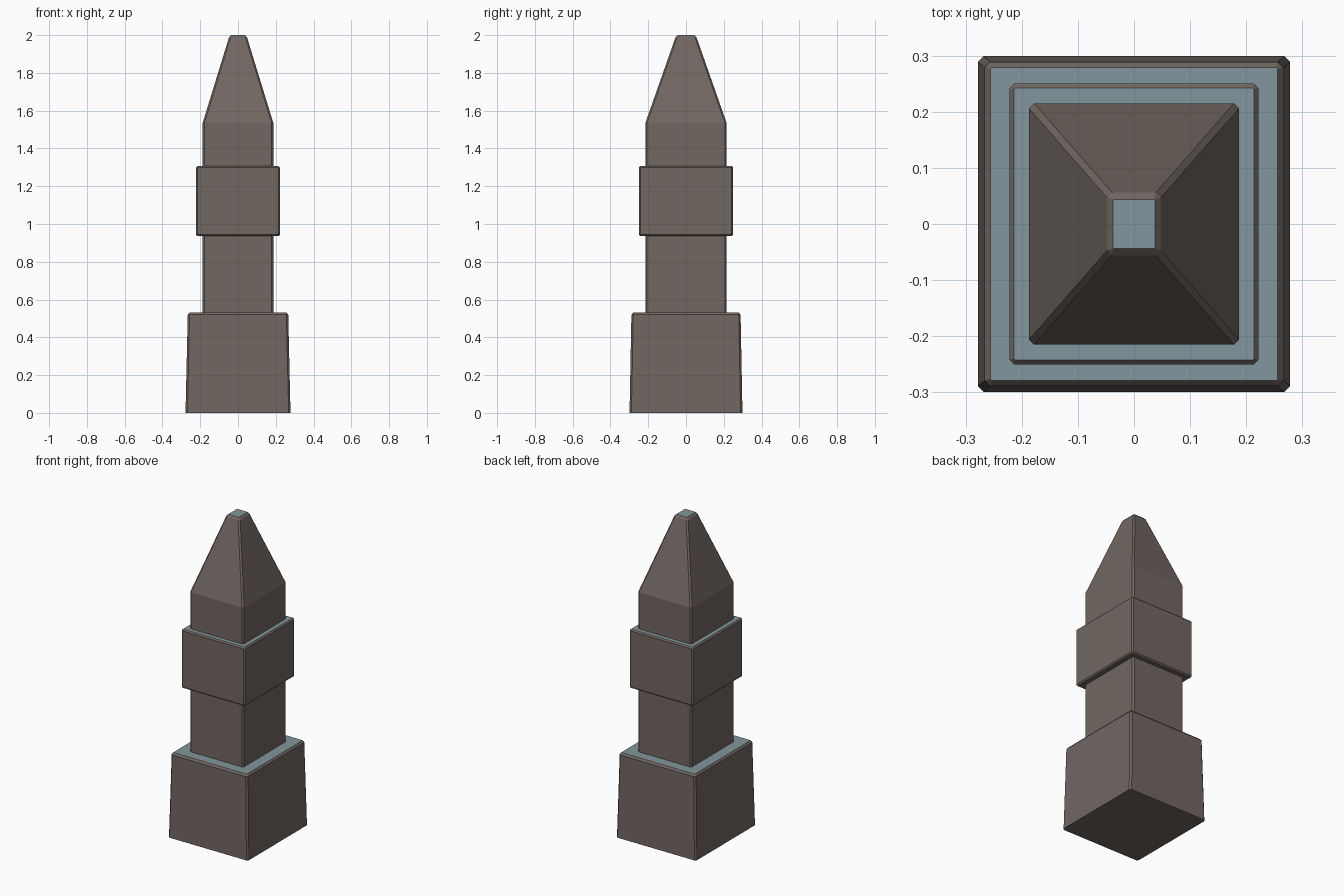
import bpy

if "Cube" in bpy.data.objects:
    bpy.data.objects.remove(bpy.data.objects["Cube"])


def material(name, color):
    m = bpy.data.materials.new(name)
    m.diffuse_color = color
    m.use_nodes = True
    m.node_tree.nodes["Principled BSDF"].inputs["Base Color"].default_value = m.diffuse_color
    return m


stone = material("dark_stone", (0.165, 0.135, 0.12, 1))
ledge = material("blue_ledge", (0.22, 0.31, 0.34, 1))


def ring(hx, hy, z, c):
    """Rectangle with chamfered corners, anticlockwise."""
    return [(hx, -hy + c, z), (hx, hy - c, z), (hx - c, hy, z), (-hx + c, hy, z),
            (-hx, hy - c, z), (-hx, -hy + c, z), (-hx + c, -hy, z), (hx - c, -hy, z)]


def loft(name, sections):
    """Stack of chamfered rectangles (half x, half y, z, chamfer) with a blue top cap."""
    verts = [v for s in sections for v in ring(*s)]
    last = 8 * (len(sections) - 1)
    faces = [tuple(range(7, -1, -1))]
    for r in range(0, last, 8):
        for i in range(8):
            j = (i + 1) % 8
            faces.append((r + i, r + j, r + 8 + j, r + 8 + i))
    faces.append(tuple(range(last, last + 8)))
    mesh = bpy.data.meshes.new(name)
    mesh.from_pydata(verts, [], faces)
    mesh.materials.append(stone)
    mesh.materials.append(ledge)
    mesh.polygons[len(faces) - 1].material_index = 1
    obj = bpy.data.objects.new(name, mesh)
    bpy.context.collection.objects.link(obj)
    return obj


# Tapered plinth
loft("plinth", [(0.278, 0.299, 0, 0.01), (0.266, 0.289, 0.52, 0.01),
                (0.256, 0.279, 0.532, 0.003)])

# Shaft with pyramid tip
loft("shaft_and_tip", [(0.187, 0.215, 0.48, 0.009), (0.187, 0.215, 1.535, 0.009),
                       (0.048, 0.056, 1.988, 0.009), (0.037, 0.044, 2.0, 0.001)])

# Collar around the shaft
loft("collar", [(0.214, 0.242, 0.936, 0.002), (0.222, 0.25, 0.944, 0.008),
                (0.222, 0.25, 1.298, 0.008), (0.214, 0.242, 1.306, 0.002)])
